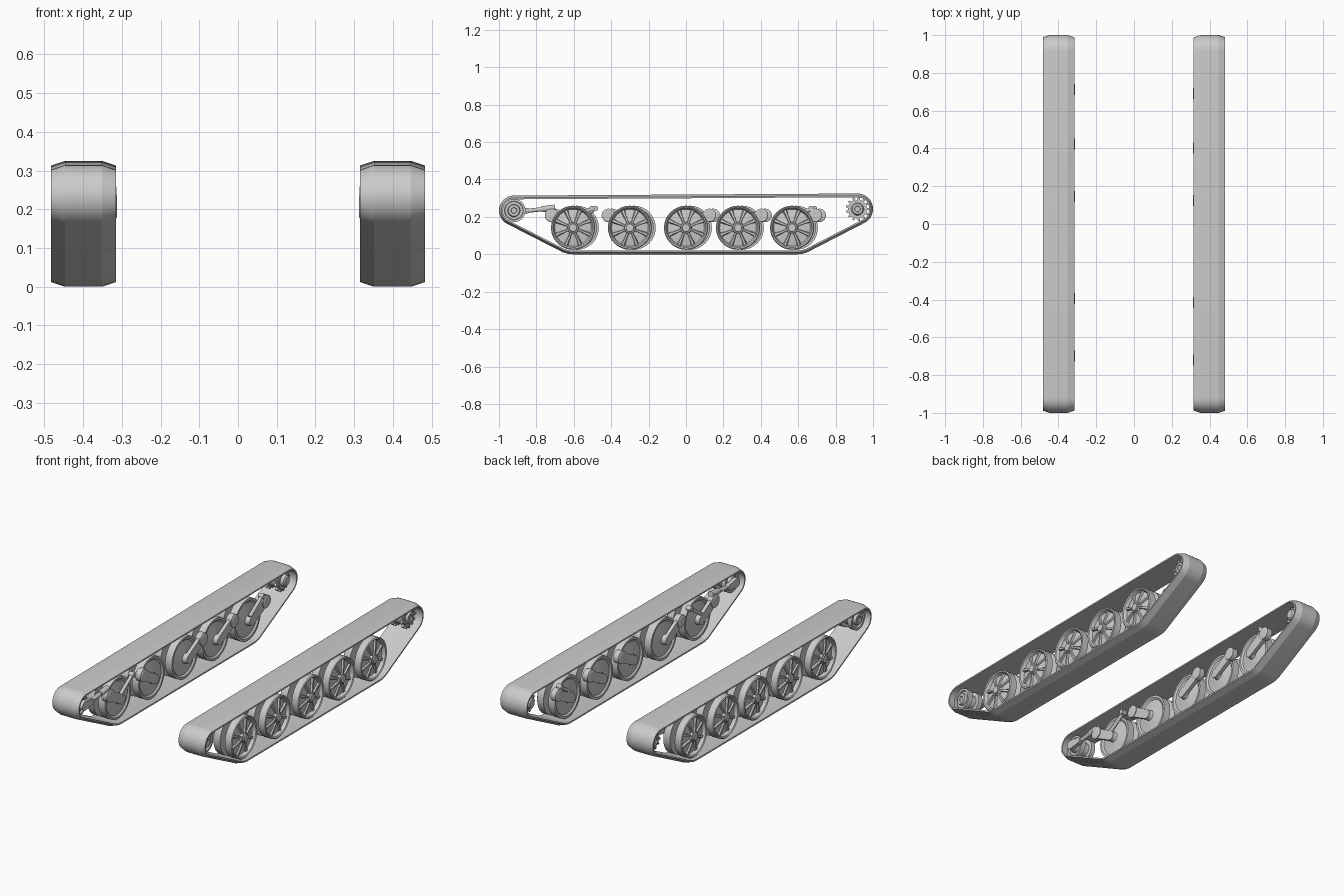
import bpy, bmesh
from math import cos, sin, pi, radians

SEGMENTS = 32
WHEEL_Z, WHEEL_R = 0.142, 0.118

cube = bpy.data.objects.get("Cube")
if cube:
    bpy.data.objects.remove(cube, do_unlink=True)

grey = bpy.data.materials.new("plain grey")
grey.use_nodes = True
grey.diffuse_color = (0.6, 0.6, 0.6, 1)
grey.node_tree.nodes["Principled BSDF"].inputs["Base Color"].default_value = (0.6, 0.6, 0.6, 1)
parts = []


def skin(name, groups, closed=False):
    """Join each list of equal rings into a tube, capped or looped."""
    bm = bmesh.new()
    for rings in groups:
        loops = [[bm.verts.new(p) for p in ring] for ring in rings]
        n = len(loops[0])
        pairs = list(zip(loops, loops[1:]))
        if closed:
            pairs.append((loops[-1], loops[0]))
        else:
            bm.faces.new(loops[0])
            bm.faces.new(loops[-1])
        for a, b in pairs:
            for i in range(n):
                j = (i + 1) % n
                bm.faces.new((a[i], a[j], b[j], b[i]))
    bmesh.ops.recalc_face_normals(bm, faces=bm.faces)
    mesh = bpy.data.meshes.new(name)
    bm.to_mesh(mesh)
    bm.free()
    mesh.materials.append(grey)
    ob = bpy.data.objects.new(name, mesh)
    bpy.context.collection.objects.link(ob)
    parts.append(ob)


def hull(circles):
    """Belt line round circles (y, z, r), as (y, z, normal_y, normal_z)."""
    pts = sorted((y + r * cos(a), z + r * sin(a), cos(a), sin(a))
                 for y, z, r in circles
                 for a in (2 * pi * i / SEGMENTS for i in range(SEGMENTS)))

    def chain(points):
        out = []
        for p in points:
            while len(out) > 1 and ((out[-1][0] - out[-2][0]) * (p[1] - out[-2][1])
                                    - (out[-1][1] - out[-2][1]) * (p[0] - out[-2][0])) <= 1e-9:
                out.pop()
            out.append(p)
        return out[:-1]
    return chain(pts) + chain(pts[::-1])


def belt_ring(outline, x, inset):
    return [(x, y - ny * inset, z - nz * inset) for y, z, ny, nz in outline]


def link(name, side, x0, x1, *circles):
    """Flat link with rounded ends."""
    outline = hull(circles)
    skin(name, [[belt_ring(outline, side * x, 0) for x in (x0, x1)]])


def lathe(name, side, y, z, profile):
    """Turn a profile of (x, radius) about the sideways axis."""
    skin(name, [[[(side * x, y + r * cos(2 * pi * i / SEGMENTS), z + r * sin(2 * pi * i / SEGMENTS))
                  for i in range(SEGMENTS)] for x, r in profile]])


def rod(name, side, x, start, end, r):
    """Round bar lying along the track, start and end as (y, z)."""
    dy, dz = end[0] - start[0], end[1] - start[1]
    length = (dy * dy + dz * dz) ** 0.5
    rings = []
    for y, z in (start, end):
        angles = [2 * pi * i / 16 for i in range(16)]
        rings.append([(side * (x + r * cos(a)), y - dz / length * r * sin(a),
                       z + dy / length * r * sin(a)) for a in angles])
    skin(name, [rings])


def road_wheel(side, y, label):
    z, R = WHEEL_Z, WHEEL_R
    # Dished outer disc with a hub cap
    lathe("outer_wheel_" + label, side, y, z,
          [(0.412, 0.03), (0.422, R - 0.012), (0.422, R), (0.462, R), (0.466, R - 0.005),
           (0.462, R - 0.012), (0.444, R - 0.02), (0.454, 0.032), (0.468, 0.028),
           (0.468, 0.022), (0.474, 0.02), (0.474, 0.006)])
    # Inner disc
    lathe("inner_wheel_" + label, side, y, z,
          [(0.334, 0.012), (0.334, 0.026), (0.346, 0.03), (0.358, R - 0.022), (0.35, R - 0.012),
           (0.35, R), (0.392, R), (0.392, R - 0.012), (0.402, 0.03)])
    lathe("axle_" + label, side, y, z, [(0.33, 0.02), (0.43, 0.02)])
    # Eight tapered ribs on the outer face
    ribs = []
    for k in range(8):
        a = 2 * pi * (k + 0.5) / 8
        rings = []
        for r, wide, top in ((0.024, 0.007, 0.465), (R - 0.017, 0.013, 0.452)):
            rings.append([(side * x, y + r * cos(a) - w * sin(a), z + r * sin(a) + w * cos(a))
                          for x, w in ((0.442, -wide), (top, -wide * 0.5),
                                       (top, wide * 0.5), (0.442, wide))])
        ribs.append(rings)
    skin("wheel_ribs_" + label, ribs)


IDLER, SPROCKET = (-0.92, 0.234), (0.917, 0.242)
for side, tag, shift in ((1, "left", 0.0), (-1, "right", 0.02)):
    # Continuous track band with chamfered edges
    belt = hull([(*IDLER, 0.08), (*SPROCKET, 0.083), (-0.605, 0.14, 0.14), (0.595, 0.14, 0.14)])
    section = [(0.315, 0.012), (0.351, 0), (0.447, 0), (0.483, 0.012),
               (0.483, 0.02), (0.447, 0.017), (0.351, 0.017), (0.315, 0.02)]
    skin("track_" + tag, [[belt_ring(belt, side * x, d) for x, d in section]], closed=True)

    # Road wheels with swing arms; front two lead, the others trail
    for n, y in enumerate((-0.604, -0.30, 0.0, 0.278, 0.567)):
        label = f"{tag}_{n + 1}"
        y += shift
        road_wheel(side, y, label)
        pivot = y + (-0.115 if n < 2 else 0.125)
        link("swing_arm_" + label, side, 0.32, 0.34, (y, WHEEL_Z, 0.026), (pivot, 0.208, 0.028))
        lathe("arm_pivot_" + label, side, pivot, 0.208,
              [(0.312, 0.024), (0.316, 0.036), (0.348, 0.036), (0.352, 0.03)])
        # Shock absorbers on the end wheels
        if n in (0, 4):
            top = y + 0.1
            rod("damper_" + label, side, 0.33, (y - 0.01, 0.17), (top, 0.245), 0.01)
            lathe("damper_eye_" + label, side, top, 0.245, [(0.314, 0.014), (0.346, 0.014)])

    # Idler wheel: two rims on a drum
    lathe("idler_" + tag, side, *IDLER,
          [(0.345, 0.02), (0.345, 0.03), (0.362, 0.034), (0.362, 0.048), (0.352, 0.05),
           (0.352, 0.062), (0.378, 0.062), (0.378, 0.04), (0.42, 0.04), (0.42, 0.062),
           (0.446, 0.062), (0.446, 0.05), (0.436, 0.048), (0.436, 0.034), (0.452, 0.03),
           (0.452, 0.016), (0.446, 0.014)])
    # Idler crank and tensioner
    link("idler_crank_" + tag, side, 0.32, 0.342, (*IDLER, 0.026), (-0.855, 0.232, 0.016))
    rod("tensioner_" + tag, side, 0.335, (-0.87, 0.23), (-0.76, 0.242), 0.011)
    rod("tensioner_sleeve_" + tag, side, 0.335, (-0.77, 0.241), (-0.7, 0.25), 0.016)

    # Drive sprocket: drum with two toothed rings
    y, z = SPROCKET
    lathe("sprocket_drum_" + tag, side, y, z,
          [(0.33, 0.022), (0.336, 0.03), (0.352, 0.034), (0.352, 0.046), (0.44, 0.046),
           (0.44, 0.034), (0.452, 0.028), (0.452, 0.016), (0.446, 0.014)])
    teeth = 13
    gear = []
    for i in range(teeth):
        for off, r in ((-0.3, 0.05), (-0.15, 0.064), (0.15, 0.064), (0.3, 0.05)):
            a = 2 * pi * (i + off) / teeth
            gear.append((y + r * cos(a), z + r * sin(a)))
    skin("sprocket_teeth_" + tag,
         [[[(side * x, gy, gz) for gy, gz in gear] for x in pair]
          for pair in ((0.358, 0.372), (0.424, 0.438))])
    # Bolt circle on the sprocket face
    bolts = []
    for k in range(8):
        a = 2 * pi * k / 8
        bolts.append([[(side * x, y + 0.04 * cos(a) + 0.004 * cos(b), z + 0.04 * sin(a) + 0.004 * sin(b))
                       for b in (pi * i / 3 for i in range(6))] for x in (0.438, 0.446)])
    skin("sprocket_bolts_" + tag, bolts)

# Smooth round surfaces, keep creases
bpy.ops.object.select_all(action='DESELECT')
for ob in parts:
    ob.select_set(True)
bpy.context.view_layer.objects.active = parts[0]
bpy.ops.object.shade_smooth_by_angle(angle=radians(13))
